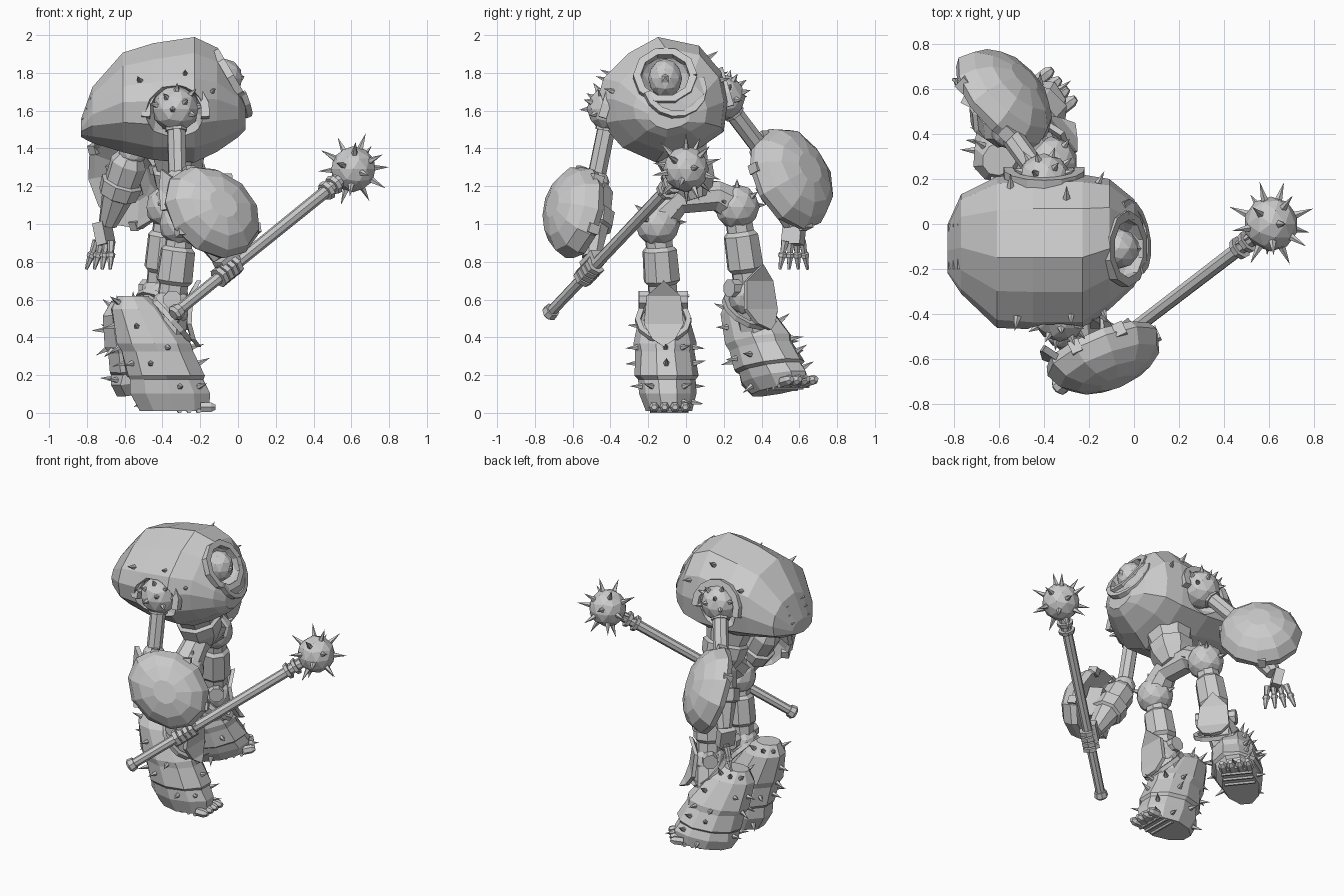
import bpy, bmesh, math, random
from mathutils import Vector, Matrix

random.seed(4)
default_cube = bpy.data.objects.get("Cube")
if default_cube:
    bpy.data.objects.remove(default_cube)

steel = bpy.data.materials.new("plain_steel")
steel.use_nodes = True
steel.diffuse_color = (0.6, 0.6, 0.6, 1)
steel.node_tree.nodes["Principled BSDF"].inputs["Base Color"].default_value = steel.diffuse_color


def finish(name, bm):
    bmesh.ops.recalc_face_normals(bm, faces=bm.faces)
    mesh = bpy.data.meshes.new(name)
    bm.to_mesh(mesh)
    bm.free()
    mesh.materials.append(steel)
    obj = bpy.data.objects.new(name, mesh)
    bpy.context.collection.objects.link(obj)
    return obj


def circle(sides):
    angles = [math.tau * (i + 0.5) / sides for i in range(sides)]
    return [(math.cos(a), math.sin(a)) for a in angles]


def loft(name, rings, section, jitter=0.0):
    """Each ring is centre, first half-axis, second half-axis."""
    bm = bmesh.new()
    loops = []
    for centre, u, v in rings:
        loops.append([bm.verts.new(centre + (u * a + v * b) * (1 + random.uniform(-jitter, jitter))) for a, b in section])
    for low, high in zip(loops, loops[1:]):
        for i in range(len(section)):
            bm.faces.new((low[i - 1], low[i], high[i], high[i - 1]))
    bm.faces.new(loops[0][::-1])
    bm.faces.new(loops[-1])
    return finish(name, bm)


def tube(name, points, radii, sides=8, ref=(1, 0.1, 0)):
    points = [Vector(p) for p in points]
    rings = []
    for i, p in enumerate(points):
        d = points[min(i + 1, len(points) - 1)] - points[max(i - 1, 0)]
        u = d.cross(Vector(ref)).normalized()
        v = d.cross(u).normalized()
        rings.append((p, u * radii[i], v * radii[i]))
    return loft(name, rings, circle(sides))


def limb(name, start, end, profile, sides=8):
    """Straight tube; profile pairs are fraction along and radius."""
    a, b = Vector(start), Vector(end)
    return tube(name, [a.lerp(b, t) for t, r in profile], [r for t, r in profile], sides)


def arc(name, centre, axis, radius, start, end, thick, steps=12):
    axis = Vector(axis).normalized()
    side = Vector((0, 0, 1)).cross(axis).normalized()
    up = axis.cross(side)
    angles = [math.radians(start + (end - start) * i / steps) for i in range(steps + 1)]
    points = [Vector(centre) + (side * math.cos(a) + up * math.sin(a)) * radius for a in angles]
    return tube(name, points, [thick] * len(points), 4, axis)


def ball(name, centre, radius, scale=(1, 1, 1)):
    bm = bmesh.new()
    place = Matrix.Translation(centre) @ Matrix.Diagonal((*scale, 1))
    bmesh.ops.create_icosphere(bm, subdivisions=2, radius=radius, matrix=place)
    return finish(name, bm)


def spikes(name, spots, length=0.07, radius=0.018):
    bm = bmesh.new()
    for pos, d in spots:
        d = Vector(d).normalized()
        turn = d.to_track_quat("Z", "Y").to_matrix().to_4x4()
        place = Matrix.Translation(Vector(pos) + d * length * 0.4) @ turn
        bmesh.ops.create_cone(bm, cap_ends=True, segments=5, radius1=radius, radius2=0, depth=length, matrix=place)
    return finish(name, bm)


def sphere_spots(centre, radius, count, rule=lambda d: True):
    spots = []
    for i in range(count):
        z = 1 - 2 * (i + 0.5) / count
        a = i * math.pi * (3 - math.sqrt(5))
        d = Vector((math.cos(a) * math.sqrt(1 - z * z), math.sin(a) * math.sqrt(1 - z * z), z))
        if rule(d):
            spots.append((Vector(centre) + d * radius, d))
    return spots


def box(name, centre, size, direction=(0, 0, 1)):
    bm = bmesh.new()
    turn = Vector(direction).to_track_quat("Z", "Y").to_matrix().to_4x4()
    bmesh.ops.create_cube(bm, size=1, matrix=Matrix.Translation(centre) @ turn @ Matrix.Diagonal((*size, 1)))
    return finish(name, bm)


def plate(name, centre, normal, outline, thick):
    n = Vector(normal).normalized()
    u = Vector((0, 0, 1)).cross(n).normalized()
    v = n.cross(u)
    bm = bmesh.new()
    # the middle column stands forward so that the plate is keeled
    verts = [bm.verts.new(Vector(centre) + u * a + v * b - n * abs(a) * 0.5) for a, b in outline]
    face = bm.faces.new(verts)
    extruded = bmesh.ops.extrude_face_region(bm, geom=[face])["geom"]
    bmesh.ops.translate(bm, vec=n * thick, verts=[g for g in extruded if isinstance(g, bmesh.types.BMVert)])
    bmesh.ops.triangulate(bm, faces=[f for f in bm.faces if len(f.verts) > 4])
    return finish(name, bm)


def carve(target, cutter):
    cutter.hide_render = True
    mod = target.modifiers.new("hollow", "BOOLEAN")
    mod.operation = "DIFFERENCE"
    mod.object = cutter
    bpy.context.view_layer.objects.active = target
    bpy.ops.object.modifier_apply(modifier=mod.name)
    bpy.data.objects.remove(cutter)


# Hunched shell body: x, y range, z range of each rib, sharing one angular section
ribs = [(-0.83, -0.22, 0.0, 1.46, 1.56), (-0.77, -0.31, 0.13, 1.43, 1.73), (-0.61, -0.46, 0.21, 1.38, 1.91),
        (-0.45, -0.47, 0.22, 1.34, 1.96), (-0.23, -0.47, 0.22, 1.33, 2.0), (-0.11, -0.38, 0.2, 1.38, 1.94),
        (0.0, -0.28, 0.11, 1.46, 1.78), (0.04, -0.2, 0.02, 1.5, 1.67)]
section = [(-0.07, 0.98), (0.56, 0.83), (0.91, 0.42), (1, -0.05), (0.94, -0.52), (0.56, -0.8),
           (-0.1, -1), (-0.62, -0.78), (-0.94, -0.4), (-1, 0), (-0.9, 0.32), (-0.52, 0.72)]
shell = loft("body_shell", [(Vector((x, (a + b) / 2, (c + d) / 2)), Vector((0, (b - a) / 2, 0)),
             Vector((0, 0, (d - c) / 2))) for x, a, b, c, d in ribs], section, 0.012)
carve(shell, ball("head_cutter", (-0.01, -0.11, 1.8), 0.145))
carve(shell, ball("right_shoulder_cutter", (-0.33, -0.5, 1.58), 0.17))
carve(shell, ball("left_shoulder_cutter", (-0.4, 0.27, 1.62), 0.15))
arc("head_collar", (-0.04, -0.11, 1.78), (0.86, 0, 0.5), 0.15, 0, 360, 0.028, 10)
arc("collar_wing", (-0.01, -0.06, 1.72), (0.9, 0.15, 0.4), 0.155, 190, 380, 0.022, 8)
spikes("shell_spikes", [((-0.52, -0.42, 1.76), (-0.2, -1, 0.4)), ((-0.28, -0.4, 1.79), (0, -1, 0.5)),
       ((-0.14, -0.38, 1.7), (0.4, -1, 0.3)), ((-0.3, 0.12, 1.88), (0, 1, 0.7)),
       ((-0.55, 0.17, 1.78), (0, 1, 0.5)), ((-0.16, 0.18, 1.76), (0.5, 1, 0.2))])
for i in range(3):
    box("back_vent", (-0.8 + i * 0.02, -0.1, 1.56 + i * 0.055), (0.2, 0.05, 0.018), (-0.5, 0, 1))

# Head tucked inside the collar
ball("head", (-0.07, -0.11, 1.77), 0.095, (1, 0.95, 1.1))
spikes("face_visor", [((-0.01, -0.11, 1.77), (1, 0, 0.2))], 0.05, 0.07)

# Waist and hips
limb("waist", (-0.32, -0.04, 1.42), (-0.3, 0.05, 1.13), [(0, 0.16), (0.4, 0.13), (0.45, 0.15), (0.7, 0.14), (1, 0.09)])
tube("pelvis", [(-0.3, -0.14, 1.03), (-0.3, -0.04, 1.13), (-0.33, 0.16, 1.15), (-0.37, 0.27, 1.09)], [0.1, 0.085, 0.085, 0.1])

# Legs: hip, knee, forward direction, and boot rings from sole to calf
boot_sizes = [(0.19, 0.12), (0.22, 0.15), (0.2, 0.15), (0.215, 0.17), (0.195, 0.155), (0.205, 0.165), (0.15, 0.12), (0.08, 0.07)]
fractions = [0, 0.18, 0.32, 0.36, 0.58, 0.64, 0.9, 1]
legs = [("right", (-0.3, -0.15, 1.0), (-0.35, -0.12, 0.6), (1, 0.02, 0),
         [(-0.34, -0.09, 0.01), (-0.4, -0.11, 0.27), (-0.56, -0.12, 0.62)]),
        ("left", (-0.37, 0.27, 1.09), (-0.41, 0.33, 0.66), (0.77, 0.62, 0.18),
         [(-0.48, 0.49, 0.12), (-0.5, 0.42, 0.3), (-0.6, 0.29, 0.6)])]
guard = [(-0.09, 0.05), (-0.105, -0.1), (-0.06, -0.18), (0, -0.22), (0.06, -0.18), (0.105, -0.1), (0.09, 0.05), (0, 0.13)]
for side, hip, knee, forward, path in legs:
    hip, knee, f = Vector(hip), Vector(knee), Vector(forward).normalized()
    across = Vector((0, 0, 1)).cross(f).normalized()
    low, mid, top = map(Vector, path)
    ball(side + "_hip", hip, 0.12)
    spikes(side + "_hip_spikes", sphere_spots(hip, 0.115, 14, lambda d: d.z > -0.1 and d.x > -0.3), 0.05)
    limb(side + "_thigh", hip, knee, [(0, 0.07), (0.3, 0.075), (0.35, 0.095), (0.75, 0.1), (0.8, 0.08), (1, 0.08)])
    ball(side + "_knee", knee - Vector((0, 0, 0.04)), 0.11)
    limb(side + "_knee_bolt", knee - across * 0.13, knee + across * 0.13, [(0, 0.05), (1, 0.05)])
    limb(side + "_shin", knee, mid, [(0, 0.09), (1, 0.12)])
    plate(side + "_knee_guard", knee + f * 0.13 - Vector((0, 0, 0.03)), f, guard, 0.025)
    arc(side + "_knee_strap", knee - Vector((0, 0, 0.11)), f + Vector((0, 0, 0.9)), 0.135, 0, 360, 0.02)
    rings = []
    for t, (long, wide) in zip(fractions, boot_sizes):
        centre = low.lerp(mid, t * 2) if t < 0.5 else mid.lerp(top, t * 2 - 1)
        rings.append((centre, f * long, across * wide))
    boot = loft(side + "_boot", rings, circle(10), 0.03)
    faces = [p for p in boot.data.polygons if len(p.vertices) == 4 and p.area > 0.004]
    chosen = random.sample(faces, min(26, len(faces)))
    spikes(side + "_boot_spikes", [(p.center.copy(), p.normal.copy()) for p in chosen], 0.075)
    for k in range(4):
        start = low + f * 0.14 + across * (k - 1.5) * 0.055 + Vector((0, 0, 0.02))
        limb(side + "_toe", start, start + f * 0.08, [(0, 0.028), (0.7, 0.028), (1, 0.015)], 6)
    for k in range(3):
        bar = low + f * (k * 0.05 + 0.03)
        limb(side + "_sole_bar", bar - across * 0.1, bar + across * 0.1, [(0, 0.012), (1, 0.012)], 6)

# Arms: shoulder, elbow, wrist, shield centre, normal, width, height and roll
arms = [("right", (-0.33, -0.4, 1.61), (-0.32, -0.48, 1.22), (-0.09, -0.5, 0.82),
         (-0.14, -0.57, 1.06), (0.4, -0.86, 0.3), 0.28, 0.23, -40),
        ("left", (-0.4, 0.19, 1.67), (-0.56, 0.41, 1.38), (-0.69, 0.56, 1.0),
         (-0.59, 0.55, 1.24), (0.62, 0.65, 0.35), 0.255, 0.285, 20)]
dome = [(0.04, 0.5), (-0.01, 0.86), (-0.03, 0.97), (0.01, 1.02), (0.08, 0.9), (0.13, 0.66), (0.16, 0.3)]
for side, shoulder, elbow, wrist, centre, normal, width, height, roll in arms:
    out = -1 if side == "right" else 1
    n = Vector(normal).normalized()
    u = Vector((0, 0, 1)).cross(n).normalized()
    u.rotate(Matrix.Rotation(math.radians(roll), 3, n))
    v = n.cross(u)
    ball(side + "_shoulder_cap", shoulder, 0.125)
    spikes(side + "_shoulder_spikes", sphere_spots(shoulder, 0.12, 30, lambda d: d.y * out > 0.15 and d.z > -0.3), 0.05)
    arc(side + "_shoulder_arch", Vector(shoulder) + Vector((0, out * 0.035, -0.02)), (0, out, 0.3), 0.16, -10, 190, 0.032, 8)
    limb(side + "_upper_arm", shoulder, elbow, [(0, 0.06), (0.3, 0.06), (0.3, 0.05), (1, 0.05)])
    ball(side + "_elbow", elbow, 0.075)
    limb(side + "_forearm", elbow, wrist, [(0, 0.06), (0.15, 0.1), (0.4, 0.095), (0.42, 0.115), (0.6, 0.105), (0.62, 0.085), (1, 0.05)])
    loft(side + "_arm_shield", [(Vector(centre) + n * h, u * width * s, v * height * s) for h, s in dome], circle(11), 0.03)
    for a in (0.4, 1.7, 2.6, 4.4):
        rim = u * math.cos(a) * width + v * math.sin(a) * height
        box(side + "_shield_clamp", Vector(centre) + rim * 0.93, (0.05, 0.05, 0.06), n)
    box(side + "_shield_brace", Vector(centre) - n * 0.02, (0.12, 0.2, 0.1), n)

# Pointed flap on the upper edge of the right shield
plate("right_shield_flap", (-0.37, -0.6, 1.17), (-0.5, -0.8, 0.1), [(-0.06, 0.02), (-0.03, -0.1), (0.07, -0.08), (0.06, 0.05), (-0.05, 0.12)], 0.03)

# Open left hand with spread fingers
palm, spread = Vector((-0.71, 0.57, 0.95)), Vector((-0.65, 0.75, 0))
box("left_palm", palm, (0.11, 0.06, 0.12), (-0.2, 0.1, 1))
for k in (-1.5, -0.5, 0.5, 1.5):
    base = palm + spread * k * 0.04 - Vector((0, 0, 0.04))
    tip = base + spread * k * 0.025 + Vector((-0.03, 0.0, -0.15))
    limb("left_finger", base, tip, [(0, 0.022), (0.4, 0.016), (0.45, 0.024), (0.55, 0.024), (0.6, 0.018), (1, 0.008)], 6)

# Spiked mace held in the right hand
pommel, head = Vector((-0.33, -0.72, 0.53)), Vector((0.61, 0.0, 1.29))
axis = (head - pommel).normalized()
limb("mace_shaft", pommel, head, [(0, 0.03), (1, 0.034)])
limb("mace_pommel", pommel - axis * 0.02, pommel + axis * 0.03, [(0, 0.03), (0.3, 0.045), (1, 0.04)])
for t in (0.84, 0.88):
    spot = pommel.lerp(head, t)
    limb("mace_collar", spot, spot + axis * 0.025, [(0, 0.05), (1, 0.055)])
ball("mace_head", head, 0.122)
spikes("mace_spikes", sphere_spots(head, 0.112, 18), 0.1, 0.02)

# Right fist wrapped around the shaft
grip = pommel.lerp(head, 0.29)
box("right_palm", grip + Vector((0, 0.02, 0.05)), (0.08, 0.07, 0.12), axis)
for k in range(4):
    spot = grip + axis * (k - 1.5) * 0.038
    arc("right_finger", spot, axis, 0.042, 0, 320, 0.02, 6)
